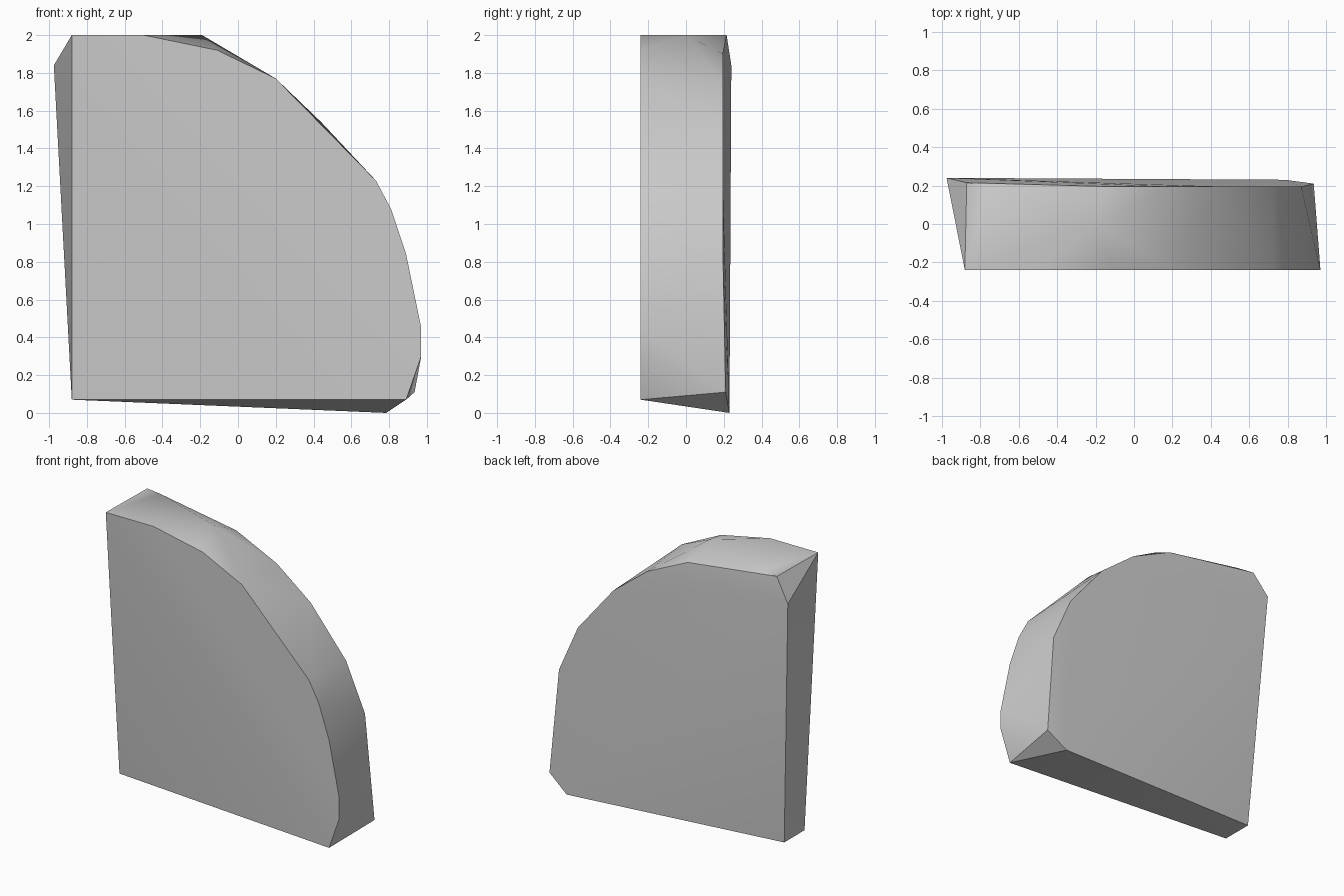
import bpy
import bmesh
from math import radians

cube = bpy.data.objects.get("Cube")
if cube:
    bpy.data.objects.remove(cube, do_unlink=True)

# Single stone-grey material
grey = bpy.data.materials.new("stone_grey")
grey.use_nodes = True
colour = (0.6, 0.6, 0.6, 1)
grey.diffuse_color = colour
grey.node_tree.nodes["Principled BSDF"].inputs["Base Color"].default_value = colour

# Front outline (x, z): straight left and top edges, sweeping curve on the right
front_y = -0.24
front_outline = [(-0.88, 2), (-0.5, 2), (-0.11, 1.92), (0.2, 1.77),
                 (0.73, 1.23), (0.81, 1.08), (0.89, 0.84), (0.97, 0.45),
                 (0.97, 0.3), (0.89, 0.07)]

# Back curve (x, z), nearly flat
back_y = 0.195
back_outline = [(-0.75, 2), (-0.15, 1.9), (0.17, 1.75), (0.44, 1.54),
                (0.72, 1.2), (0.87, 0.86)]

# Irregular corners that give the slab its chipped shape
corners = [(-0.88, -0.085, 0.07), (-0.88, 0.145, 0.07),   # lower left
           (-0.975, 0.24, 1.84), (-0.87, 0.215, 2),       # upper left
           (0.785, 0.23, 0), (0.935, 0.21, 0.11),         # lower right
           (-0.19, 0, 2)]                                 # top ridge

# Wrap the outlines into one faceted slab
bm = bmesh.new()
for outline, y in ((front_outline, front_y), (back_outline, back_y)):
    for x, z in outline:
        bm.verts.new((x, y, z))
for point in corners:
    bm.verts.new(point)
hull = bmesh.ops.convex_hull(bm, input=bm.verts[:])
unused = {v for v in hull["geom_interior"] + hull["geom_unused"]
          if isinstance(v, bmesh.types.BMVert)}
bmesh.ops.delete(bm, geom=list(unused), context='VERTS')
bmesh.ops.dissolve_limit(bm, angle_limit=radians(0.5),
                         verts=bm.verts[:], edges=bm.edges[:])
bmesh.ops.recalc_face_normals(bm, faces=bm.faces[:])

mesh = bpy.data.meshes.new("rounded_slab")
bm.to_mesh(mesh)
bm.free()
mesh.materials.append(grey)
slab = bpy.data.objects.new("rounded_slab", mesh)
bpy.context.collection.objects.link(slab)

# Soft shading over gentle facets, crisp rim
bpy.context.view_layer.objects.active = slab
slab.select_set(True)
bpy.ops.object.shade_smooth_by_angle(angle=radians(30))
